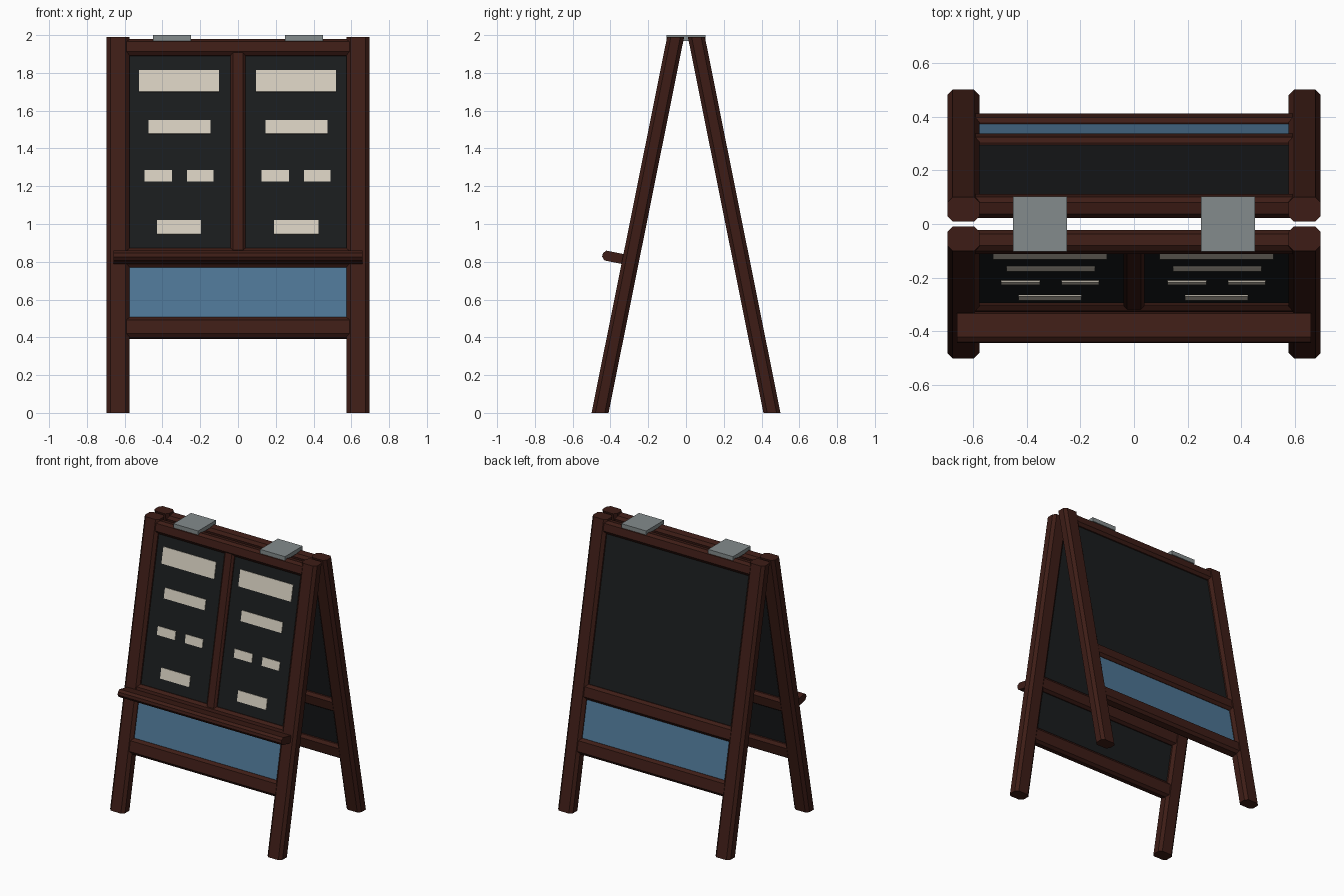
import bpy, bmesh

if "Cube" in bpy.data.objects:
    bpy.data.objects.remove(bpy.data.objects["Cube"])


def material(name, rgb):
    m = bpy.data.materials.new(name)
    m.diffuse_color = (*rgb, 1)
    m.use_nodes = True
    m.node_tree.nodes["Principled BSDF"].inputs["Base Color"].default_value = m.diffuse_color
    return m


WOOD = material("dark_wood", (0.047, 0.012, 0.008))
BLACK = material("chalkboard", (0.010, 0.0115, 0.0125))
BLUE = material("blue_panel", (0.075, 0.18, 0.30))
CREAM = material("cream_label", (0.67, 0.62, 0.52))
METAL = material("metal", (0.23, 0.26, 0.265))


def octagon(a0, a1, b0, b1, c):
    """Rectangle outline with corners cut by c."""
    if c == 0:
        return [(a0, b0), (a1, b0), (a1, b1), (a0, b1)]
    return [(a0 + c, b0), (a1 - c, b0), (a1, b0 + c), (a1, b1 - c),
            (a1 - c, b1), (a0 + c, b1), (a0, b1 - c), (a0, b0 + c)]


def loft(name, ring0, ring1, mat):
    bm = bmesh.new()
    a = [bm.verts.new(p) for p in ring0]
    b = [bm.verts.new(p) for p in ring1]
    bm.faces.new(a)
    bm.faces.new(b)
    for i in range(len(a)):
        j = (i + 1) % len(a)
        bm.faces.new((a[i], a[j], b[j], b[i]))
    bmesh.ops.recalc_face_normals(bm, faces=bm.faces)
    me = bpy.data.meshes.new(name)
    bm.to_mesh(me)
    bm.free()
    me.materials.append(mat)
    ob = bpy.data.objects.new(name, me)
    bpy.context.collection.objects.link(ob)
    return ob


def axis_y(z):
    return -0.455 + 0.201 * z


def leaned(side, x, d, s):
    """Point on a leaning frame: s is height, d is distance outward."""
    return (x, side * (-axis_y(s) + 0.98 * d), s + 0.2 * d)


def bar(name, side, x, d, s, mat, c=0.0, upright=False):
    """Chamfered bar across the frame, or up it when upright."""
    if upright:
        prof = octagon(*x, *d, c)
        rings = [[leaned(side, px, pd, e) for px, pd in prof] for e in s]
    else:
        prof = octagon(*d, *s, c)
        rings = [[leaned(side, e, pd, ps) for pd, ps in prof] for e in x]
    return loft(name, *rings, mat)


LABELS = [(-0.525, -0.10, 1.70, 1.815), (-0.475, -0.145, 1.477, 1.55),
          (-0.495, -0.35, 1.225, 1.285), (-0.27, -0.13, 1.225, 1.285),
          (-0.43, -0.195, 0.945, 1.02)]

# the two leaning frames
for label, side in (("front", -1), ("back", 1)):
    # legs, cut level at top and bottom
    for end, cx in (("left", -0.635), ("right", 0.635)):
        prof = octagon(cx - 0.06, cx + 0.06, -0.045, 0.045, 0.02)
        rings = [[(x, side * (d - axis_y(z)), z) for x, d in prof]
                 for z in (0, 1.99)]
        loft(f"{label}_leg_{end}", *rings, WOOD)
    # rails
    for part, s in (("top", (1.887, 1.975)), ("middle", (0.765, 0.868)),
                    ("bottom", (0.395, 0.503))):
        bar(f"{label}_{part}_rail", side, (-0.59, 0.59), (-0.04, 0.04), s, WOOD, 0.018)
    # boards
    bar(f"{label}_board", side, (-0.59, 0.59), (-0.012, 0.014), (0.45, 1.93), BLACK)
    bar(f"{label}_lower_panel", side, (-0.58, 0.58), (0.012, 0.019), (0.48, 0.79), BLUE)

# front divider, shelf and blank labels
bar("front_divider", -1, (-0.04, 0.04), (0.0, 0.036), (0.855, 1.9), WOOD, 0.014, True)
bar("front_shelf", -1, (-0.66, 0.66), (0.03, 0.152), (0.78, 0.832), WOOD, 0.016)
for column, dx in (("left", 0), ("right", 0.62)):
    for i, (x0, x1, z0, z1) in enumerate(LABELS):
        bar(f"label_{column}_{i + 1}", -1, (x0 + dx, x1 + dx), (0.012, 0.019),
            (z0 - 0.003, z1 - 0.003), CREAM)

# hinge plates across the top
for end, cx in (("left", -0.35), ("right", 0.35)):
    prof = octagon(cx - 0.1, cx + 0.1, -0.102, 0.102, 0)
    loft(f"hinge_plate_{end}", *[[(x, y, z) for x, y in prof] for z in (1.97, 2.0)], METAL)
